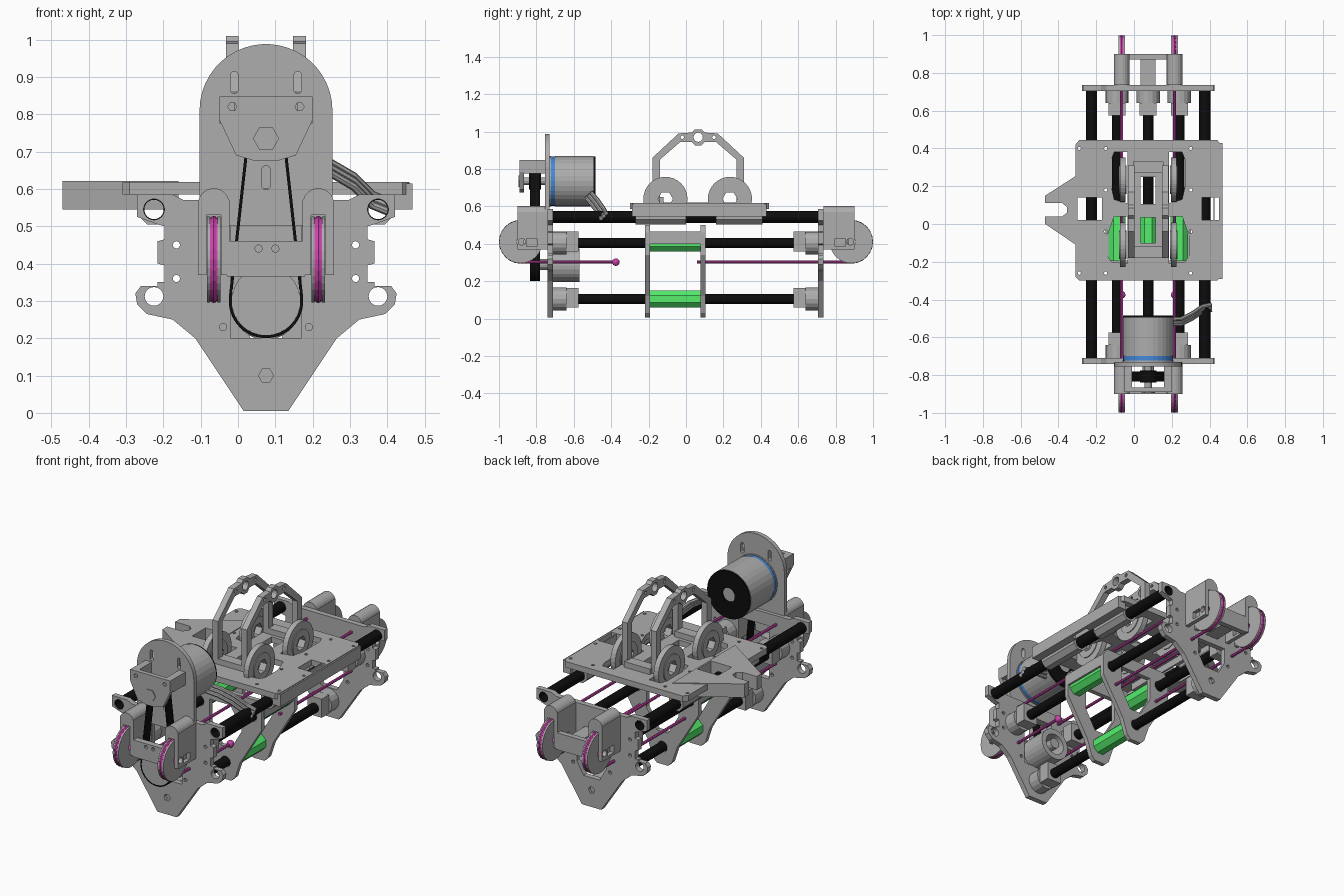
import bpy, bmesh
from math import pi, cos, sin
from mathutils import Matrix, Vector

CX = 0.075  # centre line of the mechanism


def mat(name, c):
    m = bpy.data.materials.new(name)
    m.diffuse_color = (*c, 1)
    return m


GREY = mat("dark grey", (0.42, 0.42, 0.42))
BLACK = mat("black", (0.004, 0.004, 0.004))
GREEN = mat("green", (0.09, 0.85, 0.15))
PINK = mat("magenta", (0.6, 0.06, 0.42))
BLUE = mat("blue", (0.06, 0.25, 0.7))
AXES = {"x": Matrix(((0, 0, 1), (1, 0, 0), (0, 1, 0))),
        "y": Matrix(((1, 0, 0), (0, 0, -1), (0, 1, 0))),
        "z": Matrix.Identity(3)}


def mesh_from_curve(name, cu, m, matrix=None):
    tmp = bpy.data.objects.new("tmp", cu)
    bpy.context.collection.objects.link(tmp)
    bpy.context.view_layer.update()
    me = bpy.data.meshes.new_from_object(tmp.evaluated_get(bpy.context.evaluated_depsgraph_get()))
    bpy.data.objects.remove(tmp)
    if matrix:
        me.transform(matrix)
    bm = bmesh.new()
    bm.from_mesh(me)
    bmesh.ops.remove_doubles(bm, verts=bm.verts, dist=1e-5)
    bmesh.ops.recalc_face_normals(bm, faces=bm.faces)
    bm.to_mesh(me)
    bm.free()
    me.materials.clear()
    me.materials.append(m)
    ob = bpy.data.objects.new(name, me)
    bpy.context.collection.objects.link(ob)
    me.shade_flat()
    return ob


def part(name, axis, lo, hi, loops, m=GREY):
    """Outline plus hole loops, extruded along an axis from lo to hi."""
    cu = bpy.data.curves.new(name, "CURVE")
    cu.dimensions, cu.fill_mode, cu.extrude = "2D", "BOTH", (hi - lo) / 2
    for pts in loops:
        s = cu.splines.new("POLY")
        s.points.add(len(pts) - 1)
        for p, q in zip(s.points, pts):
            p.co = (q[0], q[1], 0, 1)
        s.use_cyclic_u = True
    R = AXES[axis]
    return mesh_from_curve(name, cu, m, Matrix.Translation(R.col[2] * (1 if axis != "y" else -1) * (lo + hi) / 2) @ R.to_4x4())


def cable(name, pts, r, m=GREY, res=2):
    cu = bpy.data.curves.new(name, "CURVE")
    cu.dimensions, cu.bevel_depth, cu.bevel_resolution, cu.use_fill_caps = "3D", r, res, True
    s = cu.splines.new("POLY")
    s.points.add(len(pts) - 1)
    for p, q in zip(s.points, pts):
        p.co = (*q, 1)
    return mesh_from_curve(name, cu, m)


def circ(u, v, r, n=24, a0=0.0, a1=2 * pi):
    k = n if a1 - a0 > 6.28 else n - 1
    return [(u + r * cos(a0 + (a1 - a0) * i / k), v + r * sin(a0 + (a1 - a0) * i / k)) for i in range(n)]


def rect(u0, u1, v0, v1):
    return [(u0, v0), (u1, v0), (u1, v1), (u0, v1)]


def pill(u, v, r, h):
    return circ(u, v + h, r, 8, 0, pi) + circ(u, v - h, r, 8, pi, 2 * pi)


def sym(half):
    return [(CX + d, z) for d, z in half] + [(CX - d, z) for d, z in reversed(half)]


def box(name, x0, x1, y0, y1, z0, z1, m=GREY):
    return part(name, "z", z0, z1, [rect(x0, x1, y0, y1)], m)


# End plates with rod holes; the lower ears have an open slot
end_half = [(0.06, 0.005), (0.19, 0.2), (0.25, 0.25), (0.32, 0.265), (0.345, 0.29), (0.35, 0.32),
            (0.335, 0.34), (0.29, 0.34), (0.29, 0.35), (0.272, 0.35), (0.272, 0.395), (0.29, 0.4), (0.29, 0.46),
            (0.272, 0.465), (0.272, 0.5), (0.29, 0.505), (0.345, 0.525), (0.345, 0.585), (0.25, 0.585), (0.22, 0.57)]
ears = [circ(CX + s * 0.3, z, r) for s in (-1, 1) for z, r in ((0.545, 0.028), (0.312, 0.025))]
bolts = [circ(CX + s * d, z, 0.01, 8) for s in (-1, 1) for d, z in ((0.115, 0.23), (0.24, 0.36), (0.24, 0.45))]
low_hole = [circ(CX, 0.1, 0.02, 6)]
part("front_end_plate", "y", -0.74, -0.71, [sym(end_half), rect(-0.02, 0.17, 0.2, 0.5)] + ears + bolts + low_hole)
part("rear_end_plate", "y", 0.705, 0.735,
     [sym(end_half), sym([(0.05, 0.17), (0.09, 0.24), (0.09, 0.33)])] + ears + bolts + low_hole)

# Rods: two hollow upper ones and three lower ones
for s in (-1, 1):
    part("upper_rod", "y", -0.735, 0.735, [circ(CX + s * 0.3, 0.545, 0.03), circ(CX + s * 0.3, 0.545, 0.026)], BLACK)
for x, z in ((CX - 0.165, 0.405), (CX + 0.165, 0.405), (CX, 0.105)):
    part("lower_rod", "y", -0.71, 0.705, [circ(x, z, 0.027)], BLACK)
    # Rod clamps and the carriage bearing on this rod
    for s in (-1, 1):
        a, b = sorted((s * 0.72, s * 0.64))
        part("rod_clamp_collar", "y", a, b, [circ(x, z, 0.062, 16)])
        a, b = sorted((s * 0.64, s * 0.575))
        part("rod_clamp_jaw", "y", a, b, [rect(x - 0.045, x + 0.045, z - 0.045, z + 0.06), circ(x, z, 0.027)])
    part("green_bearing", "y", -0.192, 0.08, [circ(x, z, 0.05, 8, pi / 8, 2 * pi + pi / 8), circ(x, z, 0.027)], GREEN)

# Lower carriage frame
car_half = [(0.035, 0.005), (0.06, 0.03), (0.09, 0.12), (0.225, 0.34), (0.225, 0.46), (0.2, 0.5)]
for y in (-0.205, 0.09):
    part("carriage_plate", "y", y - 0.013, y + 0.013,
         [sym(car_half), sym([(0.035, 0.19), (0.1, 0.3), (0.1, 0.43)]), circ(CX, 0.105, 0.03),
          circ(CX - 0.165, 0.405, 0.03), circ(CX + 0.165, 0.405, 0.03)])
for s in (-1, 1):
    box("carriage_side_bar", CX + s * 0.22 - 0.006, CX + s * 0.22 + 0.006, -0.195, 0.08, 0.4, 0.465)

# Top plate, side arm and rod sliders
slots = []
for s in (-1, 1):
    slots.append([(CX + s * d, y) for d, y in ((0.11, -0.21), (0.195, -0.2), (0.215, -0.17), (0.215, -0.06), (0.18, 0.04), (0.11, 0.04))])
    slots.append([(CX + s * d, y) for d, y in ((0.11, 0.11), (0.18, 0.13), (0.195, 0.2), (0.195, 0.34), (0.18, 0.38), (0.11, 0.38))])
holes = [circ(x, y, 0.009, 8) for x in (-0.29, -0.15, 0.3, 0.44) for y in (-0.26, -0.04, 0.18, 0.4)]
part("top_plate", "z", 0.585, 0.618, [
    [(-0.31, -0.28), (-0.29, -0.3), (0.44, -0.3), (0.46, -0.28), (0.46, 0.42), (0.44, 0.445), (-0.29, 0.445), (-0.31, 0.42)],
    rect(0.36, 0.45, 0.02, 0.14), rect(-0.3, -0.17, 0.02, 0.14),
    rect(0.035, 0.115, -0.1, 0.035), rect(0.035, 0.115, 0.105, 0.25)] + slots + holes)
part("side_arm", "z", 0.545, 0.6215, [
    [(-0.47, 0.15), (-0.16, 0.35), (-0.16, -0.21), (-0.47, 0.0), (-0.47, 0.04), (-0.38, 0.04),
     (-0.355, 0.06), (-0.355, 0.09), (-0.38, 0.11), (-0.47, 0.11)], rect(-0.3, -0.17, 0.02, 0.14)])
part("plate_edge_rail", "z", 0.545, 0.614, [rect(0.42, 0.468, -0.29, 0.43), rect(0.425, 0.45, 0.02, 0.14)])
for s in (-1, 1):
    for a, b in ((-0.27, 0.0), (0.16, 0.41)):
        part("rod_slider", "y", a, b, [circ(CX + s * 0.3, 0.548, 0.047, 8, pi / 8, 2 * pi + pi / 8), circ(CX + s * 0.3, 0.545, 0.03)])

# Twin arches above the plate
arch = [(-0.18, 0.6), (-0.18, 0.86), (-0.04, 0.99), (0.03, 0.995), (0.045, 1.01), (0.085, 1.01), (0.1, 0.995), (0.17, 0.99),
        (0.31, 0.86), (0.31, 0.6), (0.27, 0.6), (0.27, 0.85), (0.16, 0.945), (0.1, 0.945), (0.08, 0.925),
        (0.05, 0.925), (0.03, 0.945), (-0.03, 0.945), (-0.14, 0.85), (-0.14, 0.6)]
for x in (CX - 0.09, CX + 0.09):
    part("arch", "x", x - 0.017, x + 0.017, [arch, circ(0.065, 0.97, 0.025, 16), circ(-0.02, 0.97, 0.01, 8), circ(0.15, 0.97, 0.01, 8)])
for y in (-0.15, 0.3):
    box("arch_cross_bar", CX - 0.08, CX + 0.08, y - 0.03, y + 0.03, 0.59, 0.65)

# Rope guide wheels on the plate, rope wheels at the ends, forks
for s in (-1, 1):
    x = CX + s * 0.135
    for y in (-0.11, 0.235):
        part("guide_wheel", "x", x - 0.015, x + 0.015, [circ(y, 0.64, 0.118, 32), circ(y, 0.64, 0.04, 6)])
        part("guide_wheel_hub", "x", x - 0.02, x + 0.02, [circ(y, 0.64, 0.075), circ(y, 0.64, 0.04, 6)])
    x = CX + s * 0.14
    for e in (-1, 1):
        yw = e * 0.884
        for o in (-0.014, 0.014):
            part("rope_wheel_flange", "x", x + o - 0.004, x + o + 0.004, [circ(yw, 0.411, 0.115, 32), circ(yw, 0.411, 0.022, 12)])
        part("rope_wheel_core", "x", x - 0.01, x + 0.01, [circ(yw, 0.411, 0.113, 32), circ(yw, 0.411, 0.022, 12)], PINK)
        a, b = sorted((e * 0.735, e * 0.9))
        for o in (-0.031, 0.031):
            part("fork_cheek", "x", x + o - 0.011, x + o + 0.011,
                 [[(a, 0.37), (b, 0.37), (b, 0.57), (a, 0.57)], rect(e * 0.825 - 0.028, e * 0.825 + 0.028, 0.385, 0.428),
                  circ(e * 0.878, 0.411, 0.018, 12)])
        part("fork_cap", "y", a, b, [[(x - 0.042, 0.53)] + [(x + 0.042, 0.53)] + circ(x, 0.56, 0.042, 12, 0, pi)])
    # Rope around both end wheels, with a knot
    pts = [(x, -0.37, 0.302)] + [(x, -0.884 - 0.108 * sin(t * pi / 12), 0.411 - 0.109 * cos(t * pi / 12)) for t in range(13)]
    pts += [(x, 0.884 + 0.108 * sin(t * pi / 12), 0.411 + 0.109 * cos(t * pi / 12)) for t in range(13)] + [(x, 0.06, 0.302)]
    cable("rope", pts, 0.008, PINK)
    bpy.ops.mesh.primitive_uv_sphere_add(segments=12, ring_count=8, radius=0.02, location=(x, -0.375, 0.302))
    bpy.context.object.name = "rope_knot"
    bpy.context.object.data.materials.append(PINK)
part("front_fork_bridge", "y", -0.9, -0.865, [rect(-0.03, 0.18, 0.365, 0.46), circ(0.055, 0.44, 0.01, 8), circ(0.1, 0.44, 0.01, 8)])
box("rear_fork_bridge", -0.03, 0.18, 0.87, 0.9, 0.365, 0.46)
box("rear_fork_web", 0.035, 0.115, 0.735, 0.87, 0.37, 0.45)

# Motor mount plate and bracket
part("motor_plate", "y", -0.755, -0.73, [
    circ(CX, 0.81, 0.178, 24, 0, pi) + [(CX - 0.178, 0.5), (CX + 0.178, 0.5)],
    pill(-0.01, 0.885, 0.01, 0.02), pill(0.16, 0.885, 0.01, 0.02), pill(CX, 0.63, 0.012, 0.02)])
part("motor_bracket_face", "y", -0.89, -0.865, [
    sym([(0.03, 0.675), (0.08, 0.69), (0.125, 0.785), (0.125, 0.848)])] + [circ(CX + s * 0.09, 0.82, 0.012, 6) for s in (-1, 1)])
for s in (-1, 1):
    box("motor_bracket_arm", CX + s * 0.105 - 0.02, CX + s * 0.105 + 0.02, -0.866, -0.754, 0.775, 0.848)
part("shaft_nut", "y", -0.895, -0.889, [circ(CX, 0.735, 0.035, 6)])

# Motor body, blue ring and black rear cap
part("motor_body", "y", -0.7, -0.495, [circ(CX, 0.735, 0.135, 32)])
part("motor_ring", "y", -0.722, -0.7, [circ(CX, 0.735, 0.132, 32)], BLUE)
part("motor_base", "y", -0.731, -0.722, [circ(CX, 0.735, 0.135, 32)])
part("motor_cap", "y", -0.495, -0.485, [circ(CX, 0.735, 0.133, 32), circ(CX, 0.735, 0.04)], BLACK)
part("motor_shaft", "y", -0.88, -0.73, [circ(CX, 0.735, 0.02, 12)])
for i in range(3):
    o = Vector((0, 0.014 * i, 0.014 * (i - 1)))
    cable("motor_cable", [Vector(p) + o for p in ((0.17, -0.53, 0.66), (0.25, -0.53, 0.655), (0.31, -0.5, 0.62),
                                                  (0.36, -0.465, 0.57), (0.41, -0.455, 0.55))], 0.011)

# Drive belt, its two pulleys and the drum behind the front plate
belt = circ(CX, 0.735, 0.052, 16, 0.1, pi - 0.1) + circ(CX, 0.3, 0.1, 20, pi - 0.1, 2 * pi + 0.1)
inner = circ(CX, 0.735, 0.044, 16, 0.1, pi - 0.1) + circ(CX, 0.3, 0.092, 20, pi - 0.1, 2 * pi + 0.1)
part("drive_belt", "y", -0.835, -0.78, [belt, inner], BLACK)
part("upper_pulley", "y", -0.84, -0.775, [circ(CX, 0.735, 0.044)], BLACK)
part("lower_pulley", "y", -0.835, -0.78, [circ(CX, 0.3, 0.092, 32)])
part("drum_axle", "y", -0.83, -0.57, [circ(CX, 0.29, 0.03, 12)])
part("drum_housing", "y", -0.715, -0.57, [circ(CX, 0.285, 0.09, 24), circ(CX, 0.285, 0.06, 24)])
part("drum_cover", "y", -0.73, -0.7, [circ(CX, 0.285, 0.088, 24)])
